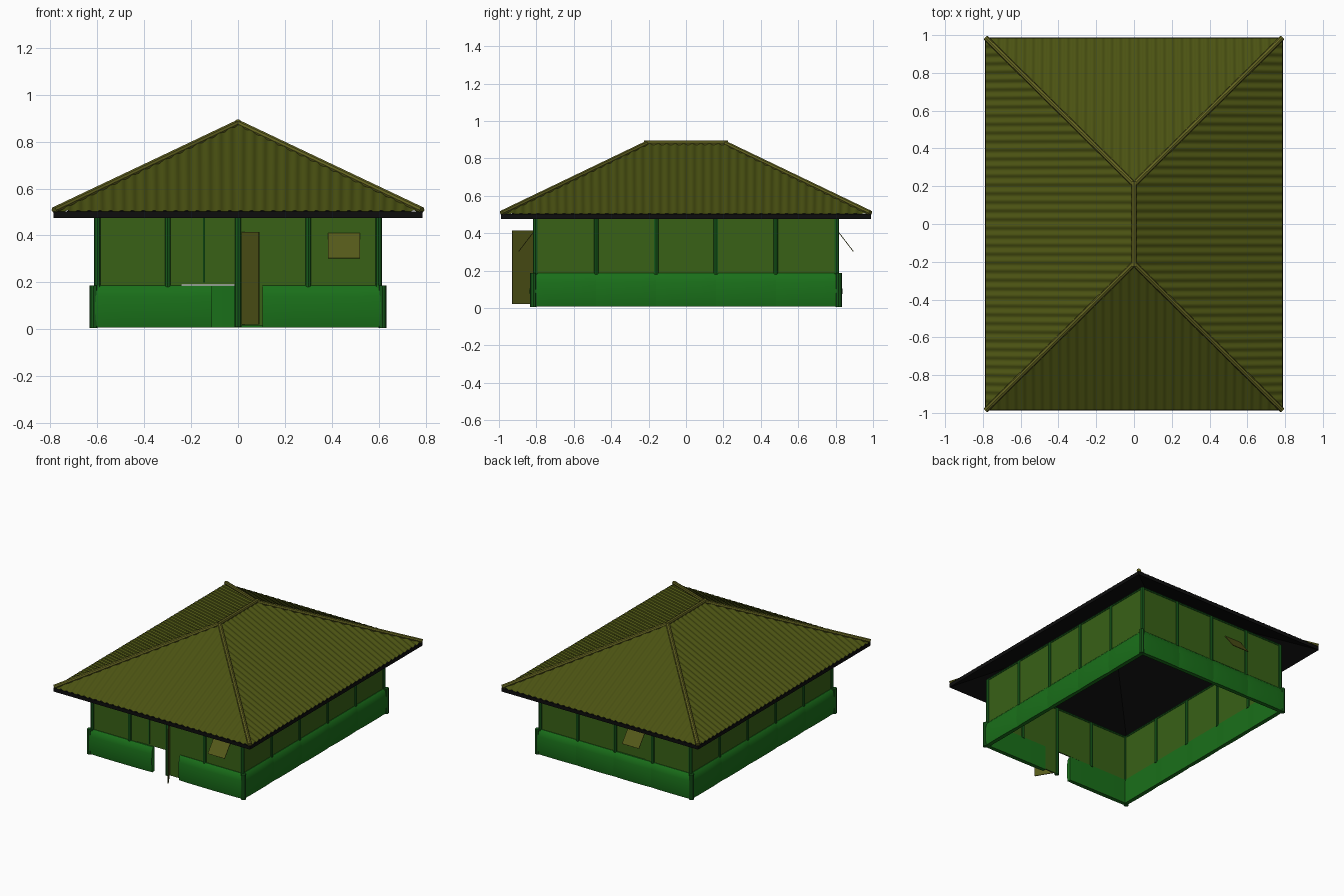
import bpy, bmesh, math
from mathutils import Vector

if "Cube" in bpy.data.objects:
    bpy.data.objects.remove(bpy.data.objects["Cube"])


def material(name, rgb):
    m = bpy.data.materials.new(name)
    m.diffuse_color = (*rgb, 1)
    m.use_nodes = True
    m.node_tree.nodes["Principled BSDF"].inputs["Base Color"].default_value = m.diffuse_color
    return m


OLIVE = material("roof_olive", (0.07, 0.085, 0.006))
CAP = material("cap_olive", (0.13, 0.13, 0.015))
BLACK = material("eave_black", (0.004, 0.004, 0.004))
WALL = material("wall_green", (0.04, 0.12, 0.008))
POST = material("post_green", (0.008, 0.10, 0.01))
BASE = material("base_green", (0.01, 0.16, 0.01))
FLAP = material("flap_brown", (0.09, 0.10, 0.01))


def finish(bm, name, mat, smooth=False):
    bmesh.ops.recalc_face_normals(bm, faces=bm.faces)
    me = bpy.data.meshes.new(name)
    bm.to_mesh(me)
    bm.free()
    ob = bpy.data.objects.new(name, me)
    bpy.context.collection.objects.link(ob)
    me.materials.append(mat)
    if smooth:
        bpy.ops.object.select_all(action='DESELECT')
        bpy.context.view_layer.objects.active = ob
        ob.select_set(True)
        bpy.ops.object.shade_smooth_by_angle(angle=math.radians(40))
    return ob


def box(name, lo, hi, mat):
    bm = bmesh.new()
    for v in bmesh.ops.create_cube(bm, size=1)["verts"]:
        v.co = [lo[i] + (hi[i] - lo[i]) * (v.co[i] + 0.5) for i in range(3)]
    return finish(bm, name, mat)


def rod(name, a, b, r, mat, sides=8):
    a, b = Vector(a), Vector(b)
    bm = bmesh.new()
    bmesh.ops.create_cone(bm, cap_ends=True, segments=sides, radius1=r, radius2=r, depth=(b - a).length)
    rot = (b - a).to_track_quat('Z', 'Y').to_matrix()
    bmesh.ops.transform(bm, matrix=rot.to_4x4(), verts=bm.verts)
    bmesh.ops.translate(bm, vec=(a + b) / 2, verts=bm.verts)
    return finish(bm, name, mat, True)


def plate(name, corners, thick, mat):
    """Thin sheet from four corners, thickened along its normal."""
    c = [Vector(p) for p in corners]
    n = (c[1] - c[0]).cross(c[3] - c[0]).normalized() * thick / 2
    bm = bmesh.new()
    a = [bm.verts.new(p + n) for p in c]
    b = [bm.verts.new(p - n) for p in c]
    bm.faces.new(a)
    bm.faces.new(b[::-1])
    for i in range(4):
        j = (i + 1) % 4
        bm.faces.new((a[i], b[i], b[j], a[j]))
    return finish(bm, name, mat)


# Roof dimensions
EX, EY, EZ, RY, RZ = 0.785, 0.985, 0.502, 0.21, 0.88


def hip_point(x_side, u):
    """Upper end of a roof strip at distance u along the eave."""
    if x_side:
        t = max(0, (abs(u) - RY) / (EY - RY))
        return Vector((EX * t, u, RZ - (RZ - EZ) * t))
    t = abs(u) / EX
    return Vector((u, RY + (EY - RY) * t, RZ - (RZ - EZ) * t))


# Corrugated roof slopes
for x_side, sgn, name in ((True, 1, "roof_right"), (True, -1, "roof_left"),
                          (False, 1, "roof_back"), (False, -1, "roof_front")):
    half = EY if x_side else EX
    waves = round(2 * half / 0.046)
    n = waves * 6
    bm = bmesh.new()
    prev = None
    for i in range(n + 1):
        u = -half + 2 * half * i / n
        w = Vector((0, 0, 0.005 * math.sin(2 * math.pi * waves * i / n)))
        eave = Vector((EX, u, EZ)) if x_side else Vector((u, EY, EZ))
        pts = [eave + w, hip_point(x_side, u) + w]
        for p in pts:
            if x_side:
                p.x *= sgn
            else:
                p.y *= sgn
        row = [bm.verts.new(p) for p in pts]
        if prev:
            bm.faces.new((prev[0], row[0], row[1], prev[1]))
        prev = row
    finish(bm, name, OLIVE, True)

# Dark eave band and sloping underside
bm = bmesh.new()
corners = [(-1, -1), (1, -1), (1, 1), (-1, 1)]
low = [bm.verts.new((sx * (EX + 0.003), sy * (EY + 0.003), 0.475)) for sx, sy in corners]
high = [bm.verts.new((v.co.x, v.co.y, 0.502)) for v in low]
r0, r1 = bm.verts.new((0, -RY, RZ - 0.02)), bm.verts.new((0, RY, RZ - 0.02))
for i in range(4):
    j = (i + 1) % 4
    bm.faces.new((low[i], low[j], high[j], high[i]))
bm.faces.new((low[0], low[1], r0))
bm.faces.new((low[1], low[2], r1, r0))
bm.faces.new((low[2], low[3], r1))
bm.faces.new((low[3], low[0], r0, r1))
finish(bm, "roof_underside", BLACK)

# Ridge and hip caps
rod("ridge_cap", (0, -RY - 0.015, RZ + 0.002), (0, RY + 0.015, RZ + 0.002), 0.014, CAP)
for sx in (-1, 1):
    for sy in (-1, 1):
        rod("hip_cap", (0, sy * RY, RZ), (sx * EX, sy * EY, EZ + 0.006), 0.014, CAP)

# Wall posts, with a slim top rail
WX, WY, TOP, MID = 0.60, 0.805, 0.52, 0.19
for s in (-1, 1):
    for x in (-0.6, -0.3, 0, 0.3, 0.6):
        foot = 0.01 if (s < 0 and x == 0) else 0.18
        rod("wall_post", (x, s * WY, foot), (x, s * WY, TOP), 0.014, POST)
    for y in (-0.48, -0.16, 0.16, 0.48):
        rod("wall_post", (s * WX, y, 0.18), (s * WX, y, TOP), 0.014, POST)
    for t in (-1, 1):
        rod("base_corner_post", (s * 0.616, t * 0.816, 0.005), (s * 0.616, t * 0.816, 0.187), 0.017, POST)
    rod("top_rail", (-WX, s * WY, TOP), (WX, s * WY, TOP), 0.009, POST)
    rod("top_rail", (s * WX, -WY, TOP), (s * WX, WY, TOP), 0.009, POST)
rod("thin_post", (-0.145, -WY - 0.003, MID + 0.01), (-0.145, -WY - 0.003, TOP), 0.006, POST, 6)

# Wall panels: (name, side, left, right, bottom)
for name, s, x0, x1, bottom in (("front_wall_corner", -1, -WX, -0.24, 0.17),
                                ("front_wall_left", -1, -0.24, 0, MID),
                                ("front_wall_entry", -1, 0, 0.3, 0.015),
                                ("front_wall_right", -1, 0.3, WX, 0.17),
                                ("back_wall_left", 1, -WX, -0.24, 0.17),
                                ("back_wall_middle", 1, -0.24, 0, MID),
                                ("back_wall_right", 1, 0, WX, 0.17)):
    box(name, (x0, s * WY - 0.004, bottom), (x1, s * WY + 0.004, TOP), WALL)
for s in (-1, 1):
    box("side_wall", (s * WX - 0.004, -WY, 0.17), (s * WX + 0.004, WY, TOP), WALL)

# Window flaps: two propped open, one closed
for name, s, x0, x1 in (("front_flap", -1, 0.385, 0.52), ("back_flap", 1, -0.25, -0.115)):
    plate(name, ((x0, s * 0.812, 0.41), (x1, s * 0.812, 0.41),
                 (x1, s * 0.895, 0.302), (x0, s * 0.895, 0.302)), 0.004, FLAP)
plate("closed_flap", ((-0.52, -0.811, 0.41), (-0.385, -0.811, 0.41),
                      (-0.385, -0.811, 0.275), (-0.52, -0.811, 0.275)), 0.005, WALL)

# Open door leaf
plate("door", ((0.015, -0.805, 0.02), (0.09, -0.928, 0.02),
               (0.09, -0.928, 0.415), (0.015, -0.805, 0.415)), 0.006, FLAP)

# Bulging base cushions: (outward offset, height)
PROFILE = ((-0.008, 0.008), (0.022, 0.008), (0.029, 0.04), (0.031, 0.09),
           (0.029, 0.14), (0.022, 0.17), (0.008, 0.186), (-0.008, 0.187))


def cushion(name, a, b, normal):
    a, b, normal = Vector(a), Vector(b), Vector(normal)
    bm = bmesh.new()
    rings = []
    for i in range(9):
        f = i / 8
        puff = 0.82 + 0.18 * max(0, math.sin(math.pi * f)) ** 0.5
        rings.append([bm.verts.new(a.lerp(b, f) + normal * o * puff + Vector((0, 0, z)))
                      for o, z in PROFILE])
    k = len(PROFILE)
    for r, q in zip(rings, rings[1:]):
        for j in range(k):
            bm.faces.new((r[j], r[(j + 1) % k], q[(j + 1) % k], q[j]))
    bm.faces.new(rings[0])
    bm.faces.new(rings[-1])
    finish(bm, name, BASE, True)


for x0, x1 in ((-0.62, -0.11), (0.105, 0.62)):
    cushion("front_base", (x0, -WY, 0), (x1, -WY, 0), (0, -1, 0))
for x0, x1 in ((-0.62, -0.3), (-0.3, 0.0), (0.0, 0.3), (0.3, 0.62)):
    cushion("back_base", (x0, WY, 0), (x1, WY, 0), (0, 1, 0))
ys = (-0.82, -0.48, -0.16, 0.16, 0.48, 0.82)
for s in (-1, 1):
    for y0, y1 in zip(ys, ys[1:]):
        cushion("side_base", (s * WX, y0, 0), (s * WX, y1, 0), (s, 0, 0))
